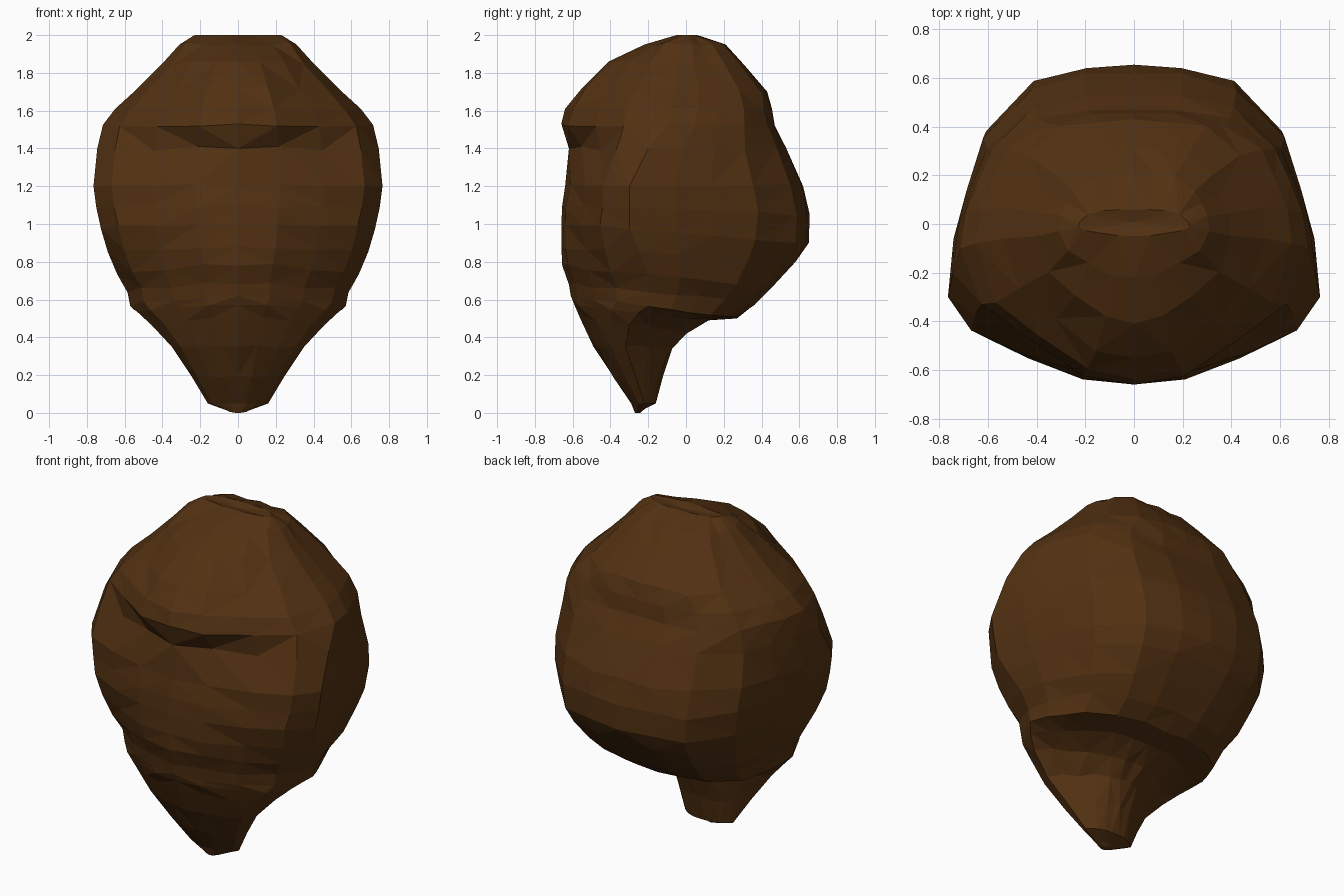
import bpy, bmesh, random

if "Cube" in bpy.data.objects:
    bpy.data.objects.remove(bpy.data.objects["Cube"])
random.seed(4)

# half outline of a horizontal slice: (share of width, -1 front .. 0 widest .. 1 back)
OUTLINE = [(0, -1), (.29, -.93), (.6, -.68), (.875, -.42), (1, 0), (.97, .26),
           (.9, .47), (.81, .71), (.55, .93), (.26, .99), (0, 1)]

# slices: z front, z back, y front, y back, half width, y of widest point, wedge amount
SLICES = [
    (.00, .02, -.27, -.22, .05, -.245, 0),
    (.05, .05, -.29, -.16, .16, -.22, .3),
    (.20, .20, -.39, -.12, .25, -.27, .5),
    (.35, .35, -.49, -.07, .35, -.32, .6),
    (.50, .43, -.56, .00, .46, -.30, .5),
    (.57, .49, -.59, .12, .53, -.25, .3),
    (.62, .50, -.61, .27, .57, -.20, 0),
    (.68, .58, -.62, .37, .585, -.20, 0),
    (.78, .67, -.655, .46, .64, -.20, 0),
    (.88, .80, -.66, .58, .69, -.25, 0),
    (1.0, .90, -.66, .65, .725, -.30, 0),
    (1.1, 1.05, -.655, .655, .75, -.30, 0),
    (1.2, 1.2, -.64, .62, .765, -.30, 0),
    (1.4, 1.4, -.62, .53, .745, -.20, 0),
    (1.53, 1.52, -.66, .47, .715, -.10, 0),
    (1.61, 1.61, -.64, .455, .65, -.08, 0),
    (1.72, 1.70, -.55, .43, .54, -.06, 0),
    (1.86, 1.84, -.41, .31, .40, -.05, 0),
    (1.95, 1.95, -.22, .21, .31, -.03, 0),
    (2.0, 2.0, -.05, .06, .23, -.01, 0),
]


def ring(bm, zf, zb, yf, yb, w, yw, wedge):
    right, left = [], []
    for u, v in OUTLINE:
        y = yw + (v * (yw - yf) if v < 0 else v * (yb - yw))
        # the jaw slices narrow to a wedge at the back
        if v > 0:
            u += wedge * ((1 - v) - u)
        z = zf + (zb - zf) * (y - yf) / (yb - yf)
        # shallow hollows under the brow
        if v < -.5 and u > .2 and 1.3 < zf < 1.45:
            y += .03
        # slight irregularity on inner points only
        if 0 < u < .97 and .1 < zf < 1.96:
            y += random.uniform(-.008, .008)
            z += random.uniform(-.012, .012)
        right.append(bm.verts.new((u * w, y, z)))
        if 0 < u:
            left.append(bm.verts.new((-u * w, y, z)))
    return right + left[::-1]


# body: slices joined into one closed faceted form
bm = bmesh.new()
rings = [ring(bm, *s) for s in SLICES]
n = len(rings[0])
for a, b in zip(rings, rings[1:]):
    for i in range(n):
        j = (i + 1) % n
        bm.faces.new((a[i], a[j], b[j], b[i]))
for loop, z in ((rings[0], 0), (rings[-1], 1.985)):
    tip = bm.verts.new((0, sum(v.co.y for v in loop) / n, z))
    for i in range(n):
        bm.faces.new((loop[i], loop[(i + 1) % n], tip))
bmesh.ops.recalc_face_normals(bm, faces=bm.faces)
bmesh.ops.triangulate(bm, faces=bm.faces)

mesh = bpy.data.meshes.new("faceted_head")
bm.to_mesh(mesh)
bm.free()
mat = bpy.data.materials.new("dark_brown")
mat.diffuse_color = (.085, .031, .006, 1)
mat.use_nodes = True
mat.node_tree.nodes["Principled BSDF"].inputs["Base Color"].default_value = mat.diffuse_color
mesh.materials.append(mat)
bpy.context.collection.objects.link(bpy.data.objects.new("faceted_head", mesh))
